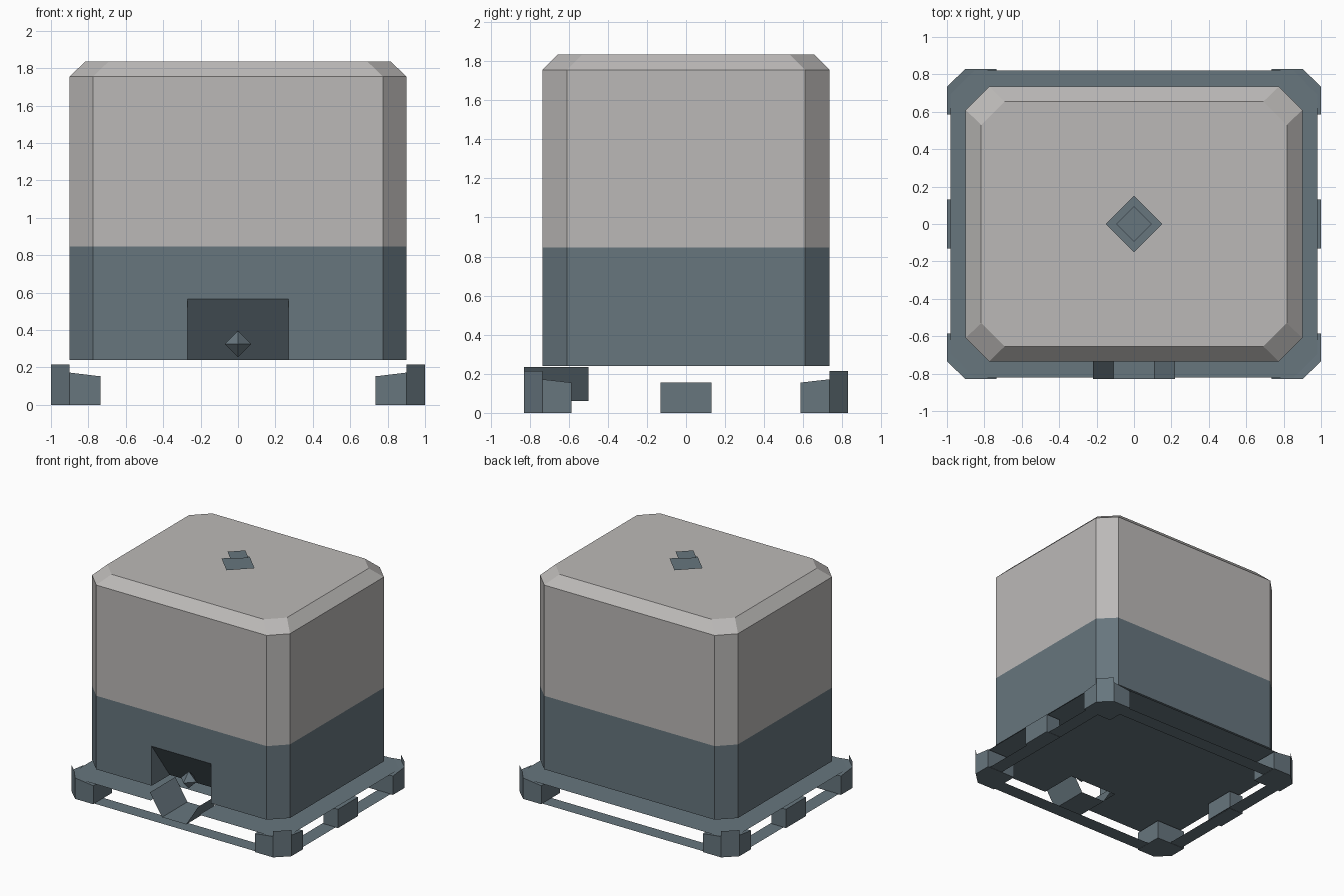
import bpy
import bmesh

cube = bpy.data.objects.get("Cube")
if cube:
    bpy.data.objects.remove(cube, do_unlink=True)


def material(name, colour):
    m = bpy.data.materials.new(name)
    m.use_nodes = True
    m.diffuse_color = (*colour, 1)
    m.node_tree.nodes["Principled BSDF"].inputs["Base Color"].default_value = (*colour, 1)
    return m


GREY = material("light grey", (0.50, 0.485, 0.475))
SLATE = material("slate blue", (0.135, 0.18, 0.208))


def make(name, bm, *mats):
    mesh = bpy.data.meshes.new(name)
    bm.to_mesh(mesh)
    bm.free()
    for m in mats:
        mesh.materials.append(m)
    obj = bpy.data.objects.new(name, mesh)
    bpy.context.collection.objects.link(obj)
    return obj


def octagon(x, y, c):
    """Rectangle of half sizes x and y with its corners cut by c."""
    quarter = [(x, y - c), (x - c, y)]
    pts = quarter + [(-a, b) for a, b in reversed(quarter)]
    return pts + [(-a, -b) for a, b in pts]


def loft(loops, caps=True):
    """Bridge a stack of equal 3D loops."""
    bm = bmesh.new()
    rings = [[bm.verts.new(p) for p in loop] for loop in loops]
    n = len(rings[0])
    for a, b in zip(rings, rings[1:]):
        for i in range(n):
            j = (i + 1) % n
            bm.faces.new((a[i], a[j], b[j], b[i]))
    if caps:
        bm.faces.new(rings[0][::-1])
        bm.faces.new(rings[-1])
    bmesh.ops.recalc_face_normals(bm, faces=bm.faces)
    return bm


def level(points, z):
    return [(x, y, z) for x, y in points]


def sheet(name, points):
    """Single flat face."""
    bm = bmesh.new()
    bm.faces.new([bm.verts.new(p) for p in points])
    return make(name, bm, SLATE)


# Tank body with bevelled top
SPLIT = 0.845
side = octagon(0.9, 0.735, 0.125)
body = make("tank_body", loft([
    level(side, 0.24), level(side, SPLIT), level(side, 1.755),
    level(octagon(0.817, 0.655, 0.125), 1.835)]), GREY, SLATE)

# Sloping outlet recess cut into the front
wedge = [(-0.9, 0.1), (-0.4, 0.1), (-0.735, 0.565), (-0.9, 0.565)]
cutter = make("recess_cutter", loft(
    [[(x, y, z) for y, z in wedge] for x in (-0.27, 0.27)]), GREY, SLATE)
cutter.hide_render = True
cut = body.modifiers.new("recess", "BOOLEAN")
cut.operation = "DIFFERENCE"
cut.solver = "EXACT"
cut.object = cutter
bpy.context.view_layer.objects.active = body
bpy.ops.object.modifier_apply(modifier=cut.name)
bpy.data.objects.remove(cutter, do_unlink=True)
for p in body.data.polygons:
    p.material_index = 1 if p.center.z < SPLIT else 0


# Filler lid: two stacked diamonds
def diamond(name, r, z):
    sheet(name, [(r, 0, z), (0, r, z), (-r, 0, z), (0, -r, z)])


diamond("lid_base", 0.15, 1.86)
diamond("lid_top", 0.095, 1.93)

# Outlet valve
bm = bmesh.new()
bmesh.ops.create_uvsphere(bm, u_segments=4, v_segments=2, radius=0.07)
valve = make("outlet_valve", bm, SLATE)
valve.location = (0, -0.64, 0.325)

# Drain trough, open at the top and ends
section = [(-0.22, 0.235), (-0.11, 0.06), (0.11, 0.06), (0.22, 0.235)]
bm = bmesh.new()
rows = [[bm.verts.new((x, y, z)) for x, z in section] for y in (-0.83, -0.5)]
for i in range(3):
    bm.faces.new((rows[0][i], rows[0][i + 1], rows[1][i + 1], rows[1][i]))
make("drain_trough", bm, SLATE)

# Pallet deck with a notch for the trough
outline = octagon(0.98, 0.82, 0.09)
notch = [(-0.22, -0.82), (-0.22, -0.5), (0.22, -0.5), (0.22, -0.82)]
front = next(i for i, p in enumerate(outline) if p[0] < 0 and p[1] == -0.82)
deck = outline[:front + 1] + notch + outline[front + 1:]
sheet("pallet_deck", level(deck, 0.165))

# Pallet base ring
make("pallet_base_ring", loft([
    level(outline, 0.002), level(octagon(0.86, 0.7, 0.06), 0.002)], caps=False), SLATE)

# Pallet legs: chamfered corner blocks, raised corner plates, middle blocks
for sx, side_name in ((1, "left"), (-1, "right")):
    for sy, end_name in ((1, "back"), (-1, "front")):
        foot = [(0.735, 0.585, 0.155), (1, 0.585, 0.155), (1, 0.735, 0.172),
                (0.9, 0.83, 0.172), (0.735, 0.83, 0.152)]
        foot = [(x * sx, y * sy, z) for x, y, z in foot]
        label = f"{end_name}_{side_name}"
        make(f"corner_leg_{label}", loft([[(x, y, 0) for x, y, z in foot], foot]), SLATE)
        a, b = foot[2], foot[3]
        sheet(f"corner_plate_{label}", [(*a[:2], 0), (*b[:2], 0),
                                        (*b[:2], 0.215), (*a[:2], 0.215)])
    block = [(0.87 * sx, -0.13), (sx, -0.13), (sx, 0.13), (0.87 * sx, 0.13)]
    make(f"middle_leg_{side_name}", loft([level(block, 0), level(block, 0.155)]), SLATE)
